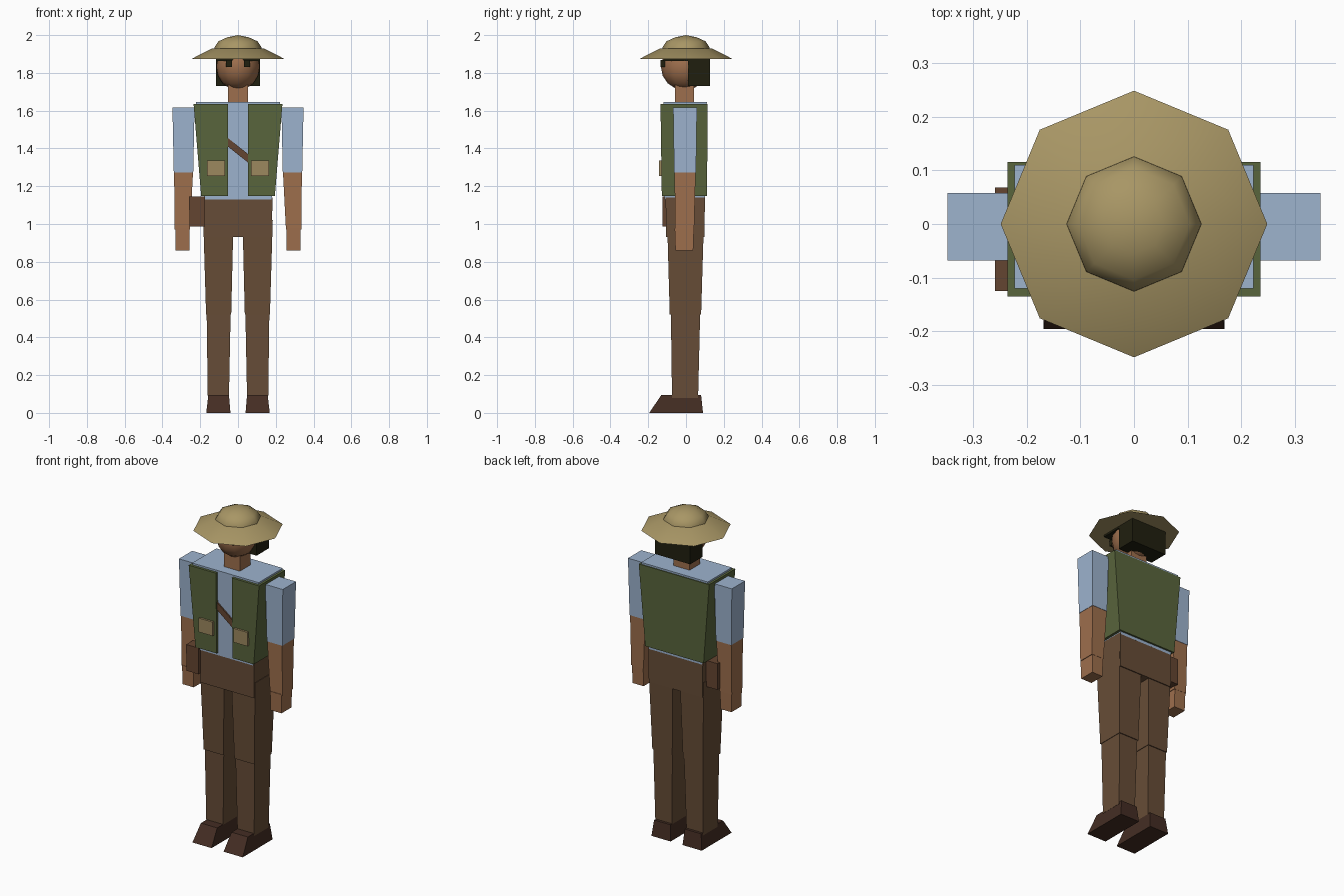
import bpy, bmesh, math

if "Cube" in bpy.data.objects:
    bpy.data.objects.remove(bpy.data.objects["Cube"])

def srgb(r, g, b):
    f = lambda c: c / 12.92 if c <= 0.04045 else ((c + 0.055) / 1.055) ** 2.4
    return (f(r / 255), f(g / 255), f(b / 255), 1)

def mat(name, *rgb):
    m = bpy.data.materials.new(name)
    m.diffuse_color = srgb(*rgb)
    m.use_nodes = True
    m.node_tree.nodes["Principled BSDF"].inputs["Base Color"].default_value = m.diffuse_color
    return m

BLUE = mat("shirt blue", 157, 179, 206)
GREEN = mat("vest green", 89, 101, 60)
BROWN = mat("trouser brown", 103, 77, 55)
LEATHER = mat("leather brown", 100, 69, 49)
SKIN = mat("skin", 158, 111, 77)
STRAW = mat("hat straw", 168, 150, 101)
POCKET = mat("pocket tan", 156, 136, 95)
HAIR = mat("hair black", 32, 31, 15)
BOOT = mat("boot dark brown", 68, 45, 35)

def make(name, bm, m, smooth=None):
    bmesh.ops.recalc_face_normals(bm, faces=bm.faces)
    me = bpy.data.meshes.new(name)
    bm.to_mesh(me)
    bm.free()
    me.materials.append(m)
    ob = bpy.data.objects.new(name, me)
    bpy.context.collection.objects.link(ob)
    if smooth:
        bpy.ops.object.select_all(action='DESELECT')
        ob.select_set(True)
        bpy.context.view_layer.objects.active = ob
        bpy.ops.object.shade_smooth_by_angle(angle=math.radians(smooth))
    return ob

def loft(name, m, *sections):
    """Closed solid through plan outlines; each section is (z, [(x, y), ...])."""
    bm = bmesh.new()
    rings = [[bm.verts.new((x, y, z)) for x, y in pts] for z, pts in sections]
    n = len(rings[0])
    for a, b in zip(rings, rings[1:]):
        for i in range(n):
            j = (i + 1) % n
            bm.faces.new((a[i], a[j], b[j], b[i]))
    bm.faces.new(rings[0])
    bm.faces.new(rings[-1])
    return make(name, bm, m)

def rect(z, x0, x1, y0, y1):
    return (z, [(x0, y0), (x1, y0), (x1, y1), (x0, y1)])

def mirrored(name, m, *rects):
    """The same tapered block on both sides of x = 0."""
    for side, s in (("right", 1), ("left", -1)):
        loft(side + "_" + name, m,
             *[rect(z, s * a, s * b, c, d) for z, a, b, c, d in rects])

def lathe(name, m, profile, smooth, sides=8):
    bm = bmesh.new()
    rings = []
    for r, z in profile:
        k = sides if r > 0 else 1
        rings.append([bm.verts.new((r * math.cos(2 * math.pi * i / sides),
                                    r * math.sin(2 * math.pi * i / sides), z)) for i in range(k)])
    for a, b in zip(rings, rings[1:]):
        for i in range(sides):
            j = (i + 1) % sides
            bm.faces.new((a[i], a[j], b[0]) if len(b) == 1 else (a[i], a[j], b[j], b[i]))
    for ring in (rings[0], rings[-1]):
        if len(ring) > 1:
            bm.faces.new(ring)
    return make(name, bm, m, smooth)

# Boots, legs and hips
mirrored("boot", BOOT, (0, 0.04, 0.168, -0.195, 0.09), (0.095, 0.048, 0.157, -0.13, 0.08))
mirrored("shin", BROWN, (0.08, 0.048, 0.16, -0.074, 0.064), (0.53, 0.039, 0.166, -0.08, 0.075))
mirrored("thigh", BROWN, (0.52, 0.036, 0.169, -0.086, 0.08), (1.02, 0.024, 0.184, -0.1, 0.095))
loft("hips", BROWN, rect(0.93, -0.18, 0.18, -0.105, 0.098), rect(1.14, -0.182, 0.182, -0.108, 0.1))

# Shirt torso
loft("shirt", BLUE, rect(1.13, -0.178, 0.178, -0.113, 0.1), rect(1.645, -0.222, 0.222, -0.12, 0.11))

# Vest, a wrap open at the front
def wrap(z, x, y0, y1, t=0.016, gap=0.053):
    return (z, [(-gap, y0), (-x, y0), (-x, y1), (x, y1), (x, y0), (gap, y0),
                (gap, y0 + t), (x - t, y0 + t), (x - t, y1 - t),
                (t - x, y1 - t), (t - x, y0 + t), (-gap, y0 + t)])
loft("vest", GREEN, wrap(1.147, 0.195, -0.128, 0.111), wrap(1.634, 0.235, -0.135, 0.115))

# Vest pockets
mirrored("pocket", POCKET, (1.253, 0.07, 0.163, -0.143, -0.125), (1.337, 0.07, 0.163, -0.143, -0.125))

# Diagonal strap and hip pouch
bm = bmesh.new()
front = [bm.verts.new((x, -0.125, z)) for x, z in
         ((-0.07, 1.468), (-0.07, 1.423), (0.07, 1.312), (0.07, 1.357))]
ext = bmesh.ops.extrude_face_region(bm, geom=[bm.faces.new(front)])
bmesh.ops.translate(bm, vec=(0, 0.012, 0), verts=[v for v in ext["geom"] if isinstance(v, bmesh.types.BMVert)])
make("strap", bm, LEATHER)
loft("pouch", LEATHER, rect(0.987, -0.257, -0.175, -0.125, 0.068), rect(1.145, -0.259, -0.175, -0.125, 0.068))

# Arms
mirrored("sleeve", BLUE, (1.273, 0.237, 0.34, -0.063, 0.053), (1.617, 0.23, 0.347, -0.068, 0.058))
mirrored("forearm", SKIN, (0.97, 0.254, 0.336, -0.057, 0.043), (1.275, 0.238, 0.338, -0.061, 0.051))
mirrored("hand", SKIN, (0.86, 0.257, 0.33, -0.056, 0.038), (0.975, 0.257, 0.332, -0.06, 0.042))

# Neck and head
loft("neck", SKIN, rect(1.63, -0.053, 0.053, -0.058, 0.042), rect(1.76, -0.053, 0.053, -0.058, 0.042))
bm = bmesh.new()
bmesh.ops.create_uvsphere(bm, u_segments=12, v_segments=8, radius=1)
bmesh.ops.scale(bm, vec=(0.115, 0.125, 0.125), verts=bm.verts)
bmesh.ops.translate(bm, vec=(0, -0.008, 1.833), verts=bm.verts)
make("head", bm, SKIN, 60)
mirrored("eye", HAIR, (1.832, 0.032, 0.063, -0.135, -0.11), (1.867, 0.032, 0.063, -0.135, -0.11))

# Hair at the back and under the hat
loft("hair_back", HAIR, rect(1.73, -0.117, 0.117, 0.01, 0.127), rect(1.89, -0.117, 0.117, 0.01, 0.127))
loft("hair_top", HAIR, rect(1.862, -0.117, 0.117, -0.118, 0.1), rect(1.89, -0.117, 0.117, -0.118, 0.1))

# Hat
lathe("hat_brim", STRAW, [(0.248, 1.873), (0.139, 1.929)], 50)
lathe("hat_crown", STRAW, [(0.127, 1.915), (0.125, 1.934), (0.104, 1.967), (0.055, 1.989), (0, 2.0)], 60)
